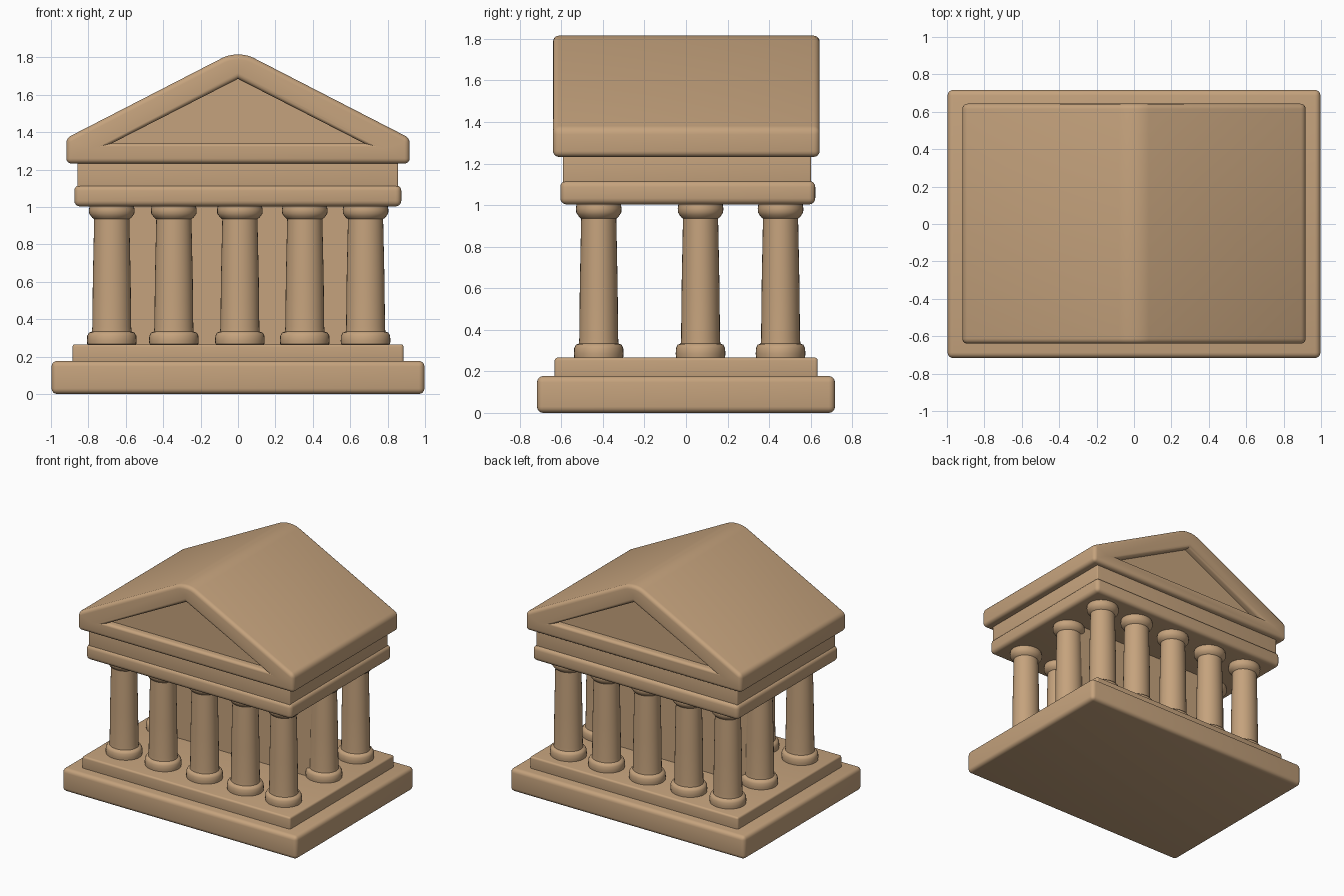
import bpy, bmesh, math

if "Cube" in bpy.data.objects:
    bpy.data.objects.remove(bpy.data.objects["Cube"])

# One warm stone colour for the whole temple
stone = bpy.data.materials.new("warm_stone")
stone.diffuse_color = (0.56, 0.365, 0.205, 1)
stone.use_nodes = True
stone.node_tree.nodes["Principled BSDF"].inputs["Base Color"].default_value = stone.diffuse_color


def finish(bm, name, angle=35):
    """Turn a bmesh into a smooth-shaded stone object."""
    bmesh.ops.recalc_face_normals(bm, faces=bm.faces)
    mesh = bpy.data.meshes.new(name)
    bm.to_mesh(mesh)
    bm.free()
    mesh.materials.append(stone)
    ob = bpy.data.objects.new(name, mesh)
    bpy.context.collection.objects.link(ob)
    bpy.ops.object.select_all(action='DESELECT')
    ob.select_set(True)
    bpy.context.view_layer.objects.active = ob
    bpy.ops.object.shade_smooth_by_angle(angle=math.radians(angle))
    return ob


def slab(name, x0, x1, y0, y1, z0, z1, soft):
    """Box with worn, rounded edges."""
    bm = bmesh.new()
    bmesh.ops.create_cube(bm, size=1)
    for v in bm.verts:
        v.co = (x1 if v.co.x > 0 else x0, y1 if v.co.y > 0 else y0, z1 if v.co.z > 0 else z0)
    if soft:
        bmesh.ops.bevel(bm, geom=bm.edges[:], offset=soft, segments=4, profile=0.5, affect='EDGES')
    return finish(bm, name)


def column(name, x, y):
    """Turned column: cushion base, tapering shaft, round capital."""
    profile = [(0.100, 0.255), (0.131, 0.267), (0.133, 0.285), (0.131, 0.312), (0.122, 0.328),
               (0.106, 0.334), (0.104, 0.36), (0.101, 0.62), (0.094, 0.935),
               (0.104, 0.942), (0.112, 0.952), (0.121, 0.965), (0.122, 0.985),
               (0.119, 1.002), (0.105, 1.01)]
    n = 32
    bm = bmesh.new()
    rings = [[bm.verts.new((x + r * math.cos(2 * math.pi * i / n),
                            y + 0.9 * r * math.sin(2 * math.pi * i / n), z))
              for i in range(n)] for r, z in profile]
    for a, b in zip(rings, rings[1:]):
        for i in range(n):
            j = (i + 1) % n
            bm.faces.new((a[i], a[j], b[j], b[i]))
    bm.faces.new(rings[0])
    bm.faces.new(rings[-1])
    return finish(bm, name, 45)


# Stepped platform
slab("base_step", -0.997, 0.997, -0.717, 0.717, 0.0, 0.177, 0.03)
slab("upper_step", -0.885, 0.885, -0.632, 0.634, 0.16, 0.266, 0.014)

# Front and back colonnades, with one column midway along each side
xs = (-0.675, -0.343, 0.01, 0.357, 0.682)
for i, x in enumerate(xs):
    column(f"front_column_{i + 1}", x, -0.42)
    column(f"back_column_{i + 1}", x, 0.455)
column("left_side_column", xs[0], 0.07)
column("right_side_column", xs[-1], 0.07)

# Inner wall between the side columns
slab("inner_wall", -0.67, 0.67, 0.0, 0.14, 0.25, 1.02, 0)

# Beam and frieze
slab("lower_beam", -0.875, 0.873, -0.605, 0.622, 1.003, 1.117, 0.03)
slab("frieze", -0.858, 0.856, -0.592, 0.602, 1.10, 1.25, 0.008)

# Gabled roof with a recessed triangle in both ends
outer = [(-0.918, 1.232), (0.918, 1.232), (0.918, 1.368), (0, 1.84), (-0.918, 1.368)]
inner = [(-0.675, 1.34), (0.675, 1.34), (0, 1.685)]
bm = bmesh.new()
ends = []
for y, recess in ((-0.64, 0.06), (0.643, -0.06)):
    o = [bm.verts.new((x, y, z)) for x, z in outer]
    a = [bm.verts.new((x, y, z)) for x, z in inner]
    b = [bm.verts.new((x, y + recess, z)) for x, z in inner]
    for f in ((o[0], o[1], a[1], a[0]), (o[1], o[2], a[1]), (o[2], o[3], a[2], a[1]),
              (o[3], o[4], a[0], a[2]), (o[4], o[0], a[0]), b):
        bm.faces.new(f)
    for i in range(3):
        j = (i + 1) % 3
        bm.faces.new((a[i], a[j], b[j], b[i]))
    ends.append(o)
for i in range(5):
    j = (i + 1) % 5
    bm.faces.new((ends[0][i], ends[0][j], ends[1][j], ends[1][i]))
bmesh.ops.recalc_face_normals(bm, faces=bm.faces)
# Round the ridge broadly, then the other outward edges
ridge = [e for e in bm.edges if all(v.co.z > 1.8 for v in e.verts)]
bmesh.ops.bevel(bm, geom=ridge, offset=0.09, segments=5, profile=0.5, affect='EDGES')
convex = [e for e in bm.edges if e.calc_face_angle_signed(0) > 0.4]
bmesh.ops.bevel(bm, geom=convex, offset=0.028, segments=4, profile=0.5, affect='EDGES')
finish(bm, "gabled_roof")
